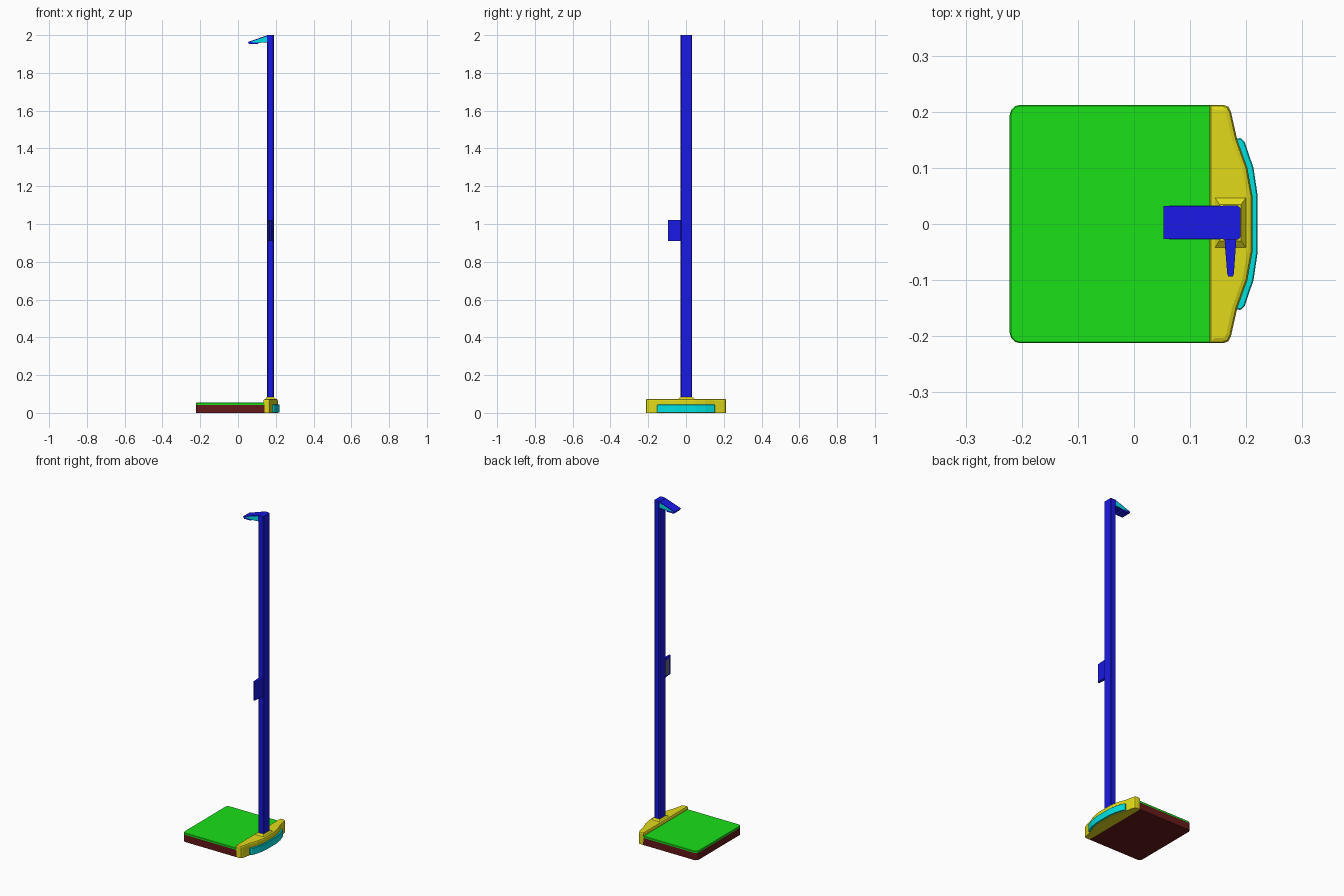
import bpy, bmesh
from mathutils import Vector

if "Cube" in bpy.data.objects:
    bpy.data.objects.remove(bpy.data.objects["Cube"])

def mat(name, r, g, b):
    m = bpy.data.materials.new(name)
    m.diffuse_color = (r, g, b, 1)
    m.use_nodes = True
    m.node_tree.nodes["Principled BSDF"].inputs["Base Color"].default_value = m.diffuse_color
    return m

BLUE = mat("blue", 0.01, 0.01, 0.8)
GREEN = mat("green", 0.01, 0.75, 0.01)
YELLOW = mat("yellow", 0.75, 0.7, 0.01)
CYAN = mat("cyan", 0.0, 0.75, 0.75)
RED = mat("dark_red", 0.13, 0.01, 0.01)
GREY = mat("screen_grey", 0.15, 0.15, 0.15)

def finish(name, bm, material):
    bmesh.ops.recalc_face_normals(bm, faces=bm.faces)
    me = bpy.data.meshes.new(name)
    bm.to_mesh(me)
    bm.free()
    ob = bpy.data.objects.new(name, me)
    bpy.context.collection.objects.link(ob)
    me.materials.append(material)
    return ob

def prism(name, loop, direction, material, bevel=0, pick=None, seg=1):
    """Extrude a closed 3D loop; bevel the edges chosen by pick."""
    bm = bmesh.new()
    f = bm.faces.new([bm.verts.new(p) for p in loop])
    r = bmesh.ops.extrude_face_region(bm, geom=[f], use_keep_orig=True)
    bmesh.ops.translate(bm, vec=Vector(direction),
                        verts=[v for v in r["geom"] if isinstance(v, bmesh.types.BMVert)])
    bmesh.ops.recalc_face_normals(bm, faces=bm.faces)
    if bevel:
        edges = [e for e in bm.edges if pick(e)]
        bmesh.ops.bevel(bm, geom=edges, offset=bevel, segments=seg,
                        profile=0.5, affect='EDGES')
    return finish(name, bm, material)

def mirrored(half):
    """Complete an outline symmetric about y = 0."""
    return half + [(x, -y) for x, y in reversed(half)]

def at_z(pts, z):
    return [(x, y, z) for x, y in pts]

def top_edges(z):
    return lambda e: all(abs(v.co.z - z) < 1e-5 for v in e.verts)

# Platform: dark red body with green mat, rounded at the far corners
plate = mirrored([(0.14, 0.2125), (-0.203, 0.2125), (-0.212, 0.210),
                  (-0.219, 0.203), (-0.2215, 0.194)])
prism("platform_body", at_z(plate, 0), (0, 0, 0.043), RED)
prism("platform_mat", at_z(plate, 0.043), (0, 0, 0.011), GREEN, 0.002, top_edges(0.054))

# Yellow base housing
housing = mirrored([(0.135, 0.2125), (0.159, 0.2125), (0.168, 0.209), (0.173, 0.199),
                    (0.184, 0.15), (0.202, 0.10), (0.211, 0.05)])
ho = prism("base_housing", at_z(housing, 0), (0, 0, 0.074), YELLOW, 0.009,
           top_edges(0.074), 2)

# Cyan bumper strip following the curved back
bumper = mirrored([(0.175, 0.152), (0.19, 0.153), (0.197, 0.147), (0.213, 0.10), (0.2205, 0.05)])
prism("back_bumper", at_z(bumper, 0.003), (0, 0, 0.041), CYAN, 0.002, top_edges(0.044))

# Sloped collar at the foot of the column
bm = bmesh.new()
low = [(0.143, -0.044), (0.201, -0.044), (0.201, 0.049), (0.143, 0.049)]
high = [(0.152, -0.030), (0.191, -0.030), (0.191, 0.035), (0.152, 0.035)]
a = [bm.verts.new(p) for p in at_z(low, 0.072)]
b = [bm.verts.new(p) for p in at_z(high, 0.083)]
bm.faces.new(a)
bm.faces.new(b)
for i in range(4):
    j = (i + 1) % 4
    bm.faces.new((a[i], a[j], b[j], b[i]))
finish("column_collar", bm, YELLOW)

# Column with chamfered long edges
Y0, Y1 = -0.028, 0.033
col = [(0.154, Y0), (0.19, Y0), (0.19, Y1), (0.154, Y1)]
prism("column", at_z(col, 0.07), (0, 0, 1.93), BLUE, 0.005,
      lambda e: abs(e.verts[0].co.z - e.verts[1].co.z) > 1)

# Wedge-shaped sensor head with cyan cheeks
head = [(0.053, 1.964), (0.059, 1.952), (0.104, 1.952), (0.110, 1.959),
        (0.165, 1.962), (0.165, 2.0), (0.15, 1.997)]
prism("sensor_head", [(x, Y0 + 0.001, z) for x, z in head], (0, Y1 - Y0 - 0.002, 0), BLUE)
cheek = [(0.062, 1.963), (0.105, 1.9605), (0.154, 1.963), (0.154, 1.992), (0.148, 1.9915)]
for side, y in (("front", Y0), ("back", Y1 - 0.002)):
    prism(side + "_head_cheek", [(x, y, z) for x, z in cheek], (0, 0.002, 0), CYAN)

# Tapered display panel beside the column
panel = [(0.161, -0.02), (0.183, -0.02), (0.178, -0.088), (0.176, -0.094),
         (0.168, -0.094), (0.166, -0.088)]
prism("display_panel", at_z(panel, 0.91), (0, 0, 0.112), BLUE)
screen = [(0.1617, -0.034), (0.1655, -0.034), (0.1695, -0.084), (0.1658, -0.084)]
prism("display_screen", at_z(screen, 0.92), (0, 0, 0.092), GREY)
